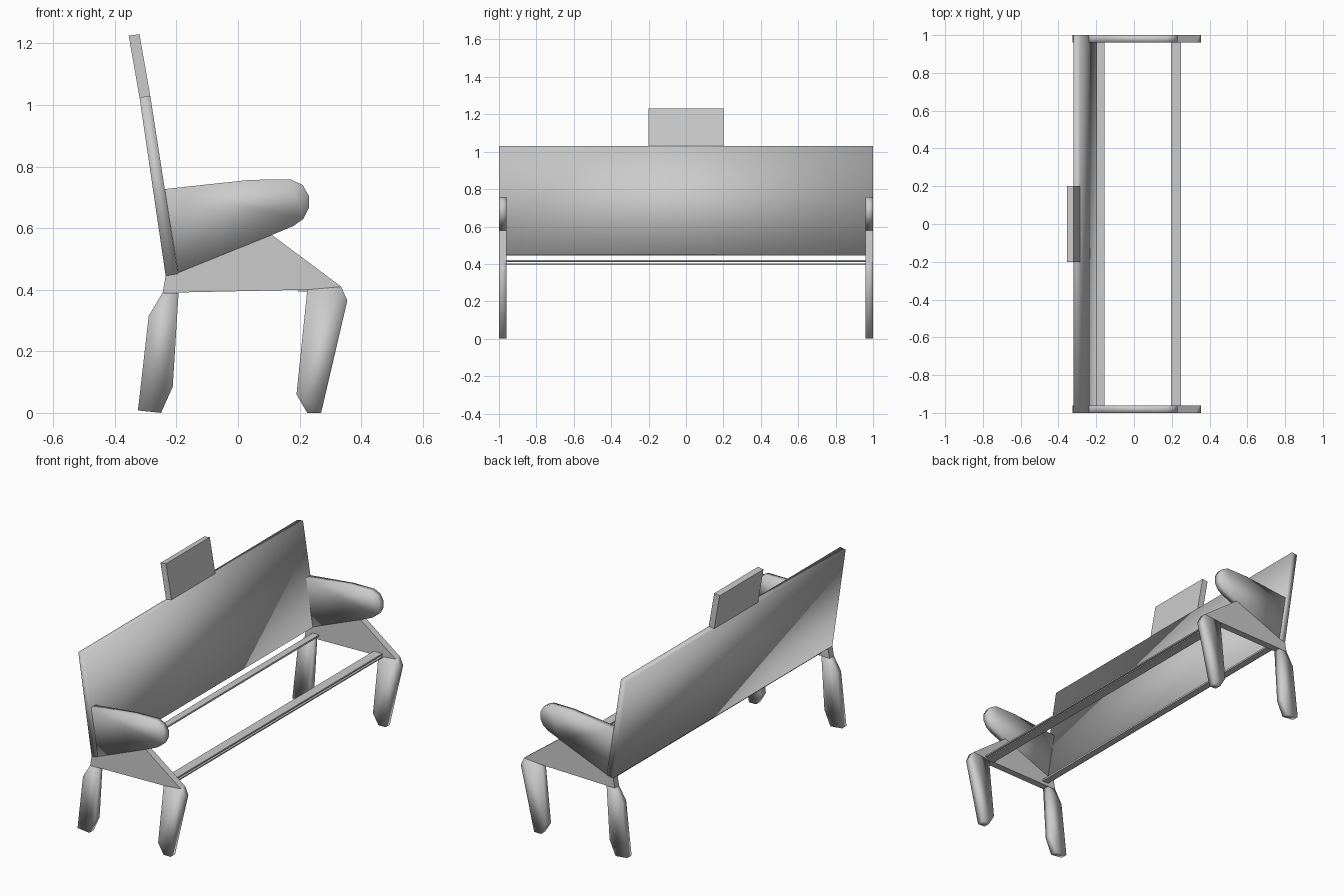
import bpy
import bmesh

cube = bpy.data.objects.get("Cube")
if cube:
    bpy.data.objects.remove(cube, do_unlink=True)

# Single light grey material
grey = bpy.data.materials.new("light grey")
grey.use_nodes = True
colour = (0.6, 0.6, 0.6, 1)
grey.diffuse_color = colour
for node in grey.node_tree.nodes:
    if node.type == 'BSDF_PRINCIPLED':
        node.inputs["Base Color"].default_value = colour


def extrude_profile(name, profile, y0, y1, smooth=False):
    """Extrude an x-z outline along y."""
    bm = bmesh.new()
    face = bm.faces.new([bm.verts.new((x, y0, z)) for x, z in profile])
    result = bmesh.ops.extrude_face_region(bm, geom=[face])
    moved = [v for v in result["geom"] if isinstance(v, bmesh.types.BMVert)]
    bmesh.ops.translate(bm, vec=(0, y1 - y0, 0), verts=moved)
    bmesh.ops.recalc_face_normals(bm, faces=bm.faces[:])
    for f in bm.faces:
        f.smooth = smooth
    mesh = bpy.data.meshes.new(name)
    bm.to_mesh(mesh)
    bm.free()
    mesh.materials.append(grey)
    obj = bpy.data.objects.new(name, mesh)
    bpy.context.collection.objects.link(obj)
    return obj


def rect(x0, x1, z0, z1):
    return [(x0, z0), (x1, z0), (x1, z1), (x0, z1)]


# Leaning backrest and the small panel above it
extrude_profile("backrest", [(-0.235, 0.445), (-0.195, 0.452),
                             (-0.285, 1.03), (-0.32, 1.025)], -1, 1, True)
extrude_profile("top_panel", [(-0.32, 1.025), (-0.285, 1.03),
                              (-0.32, 1.23), (-0.355, 1.225)], -0.2, 0.2)

# Outlines of the end-frame parts
seat_side = [(-0.245, 0.39), (0.225, 0.4), (0.335, 0.41),
             (0.11, 0.578), (-0.195, 0.455), (-0.235, 0.445)]
armrest = [(-0.195, 0.455), (0.11, 0.578), (0.18, 0.607), (0.212, 0.63),
           (0.23, 0.665), (0.23, 0.705), (0.21, 0.74), (0.172, 0.758),
           (0.04, 0.757), (-0.238, 0.727)]
back_leg = [(-0.245, 0.39), (-0.29, 0.315), (-0.325, 0.008),
            (-0.25, 0), (-0.212, 0.085), (-0.193, 0.39)]
front_leg = [(0.225, 0.4), (0.19, 0.06), (0.225, 0),
             (0.27, 0), (0.355, 0.365), (0.335, 0.41)]

# Both end frames
for side, y0 in (("left", 0.96), ("right", -1)):
    y1 = y0 + 0.04
    extrude_profile("seat_side_" + side, seat_side, y0, y1)
    extrude_profile("armrest_" + side, armrest, y0, y1, True)
    extrude_profile("back_leg_" + side, back_leg, y0, y1, True)
    extrude_profile("front_leg_" + side, front_leg, y0, y1, True)

# Long seat rails between the frames
extrude_profile("back_rail", rect(-0.195, -0.155, 0.41, 0.42), -0.96, 0.96)
extrude_profile("front_rail_upper", rect(0.195, 0.25, 0.412, 0.42), -0.96, 0.96)
extrude_profile("front_rail_lower", rect(0.195, 0.25, 0.395, 0.402), -0.96, 0.96)
